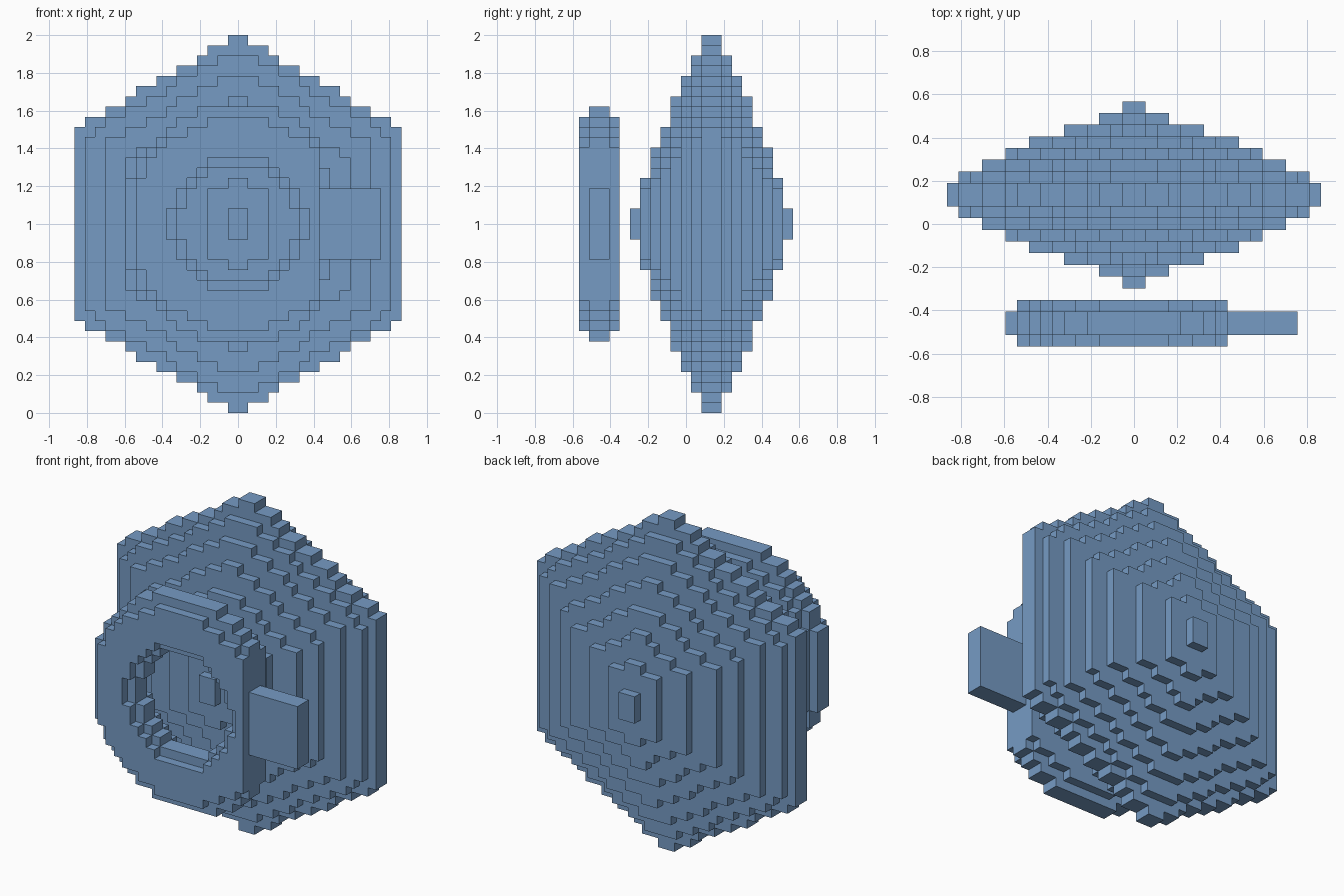
import bpy, bmesh, math
from mathutils import Vector

cube = bpy.data.objects.get("Cube")
if cube:
    bpy.data.objects.remove(cube, do_unlink=True)

V = 2 / 37  # edge length of one small block

blue = bpy.data.materials.new("soft_blue")
blue.use_nodes = True
COLOUR = (0.18, 0.328, 0.552, 1)
blue.diffuse_color = COLOUR
blue.node_tree.nodes["Principled BSDF"].inputs["Base Color"].default_value = COLOUR


def block_shell(name, inside, xs, ys, zs):
    """Outer skin of all unit blocks for which inside(x, y, z) holds."""
    cells = {(x, y, z) for x in xs for y in ys for z in zs
             if inside(x + 0.5, y, z)}
    bm = bmesh.new()
    for c in cells:
        for axis in range(3):
            for sign in (-1, 1):
                n = list(c)
                n[axis] += sign
                if tuple(n) in cells:
                    continue
                a, b = (axis + 1) % 3, (axis + 2) % 3
                corners = []
                for u, w in ((0, 0), (1, 0), (1, 1), (0, 1)):
                    p = Vector(c)
                    p[a] += u
                    p[b] += w
                    p[axis] += sign > 0
                    # rows are centred on y and z, columns start on x
                    p -= Vector((0, 0.5, 0.5))
                    corners.append(bm.verts.new((p.x * V, p.y * V, p.z * V + 1)))
                bm.faces.new(corners if sign > 0 else corners[::-1])
    bmesh.ops.remove_doubles(bm, verts=bm.verts[:], dist=V / 100)
    mesh = bpy.data.meshes.new(name)
    bm.to_mesh(mesh)
    bm.free()
    mesh.materials.append(blue)
    obj = bpy.data.objects.new(name, mesh)
    bpy.context.collection.objects.link(obj)
    return obj


# Stepped hexagon: point radius and half width of each layer, middle outwards
RADIUS = (18.5, 17.28, 15.25, 12.6, 10.1, 7.4, 4.8, 1.6)
HALF_WIDTH = (16, 15, 13, 11, 9, 6, 3, 1)


def in_hexagon(x, y, z):
    layer = int(abs(y - 2.5))
    return (abs(x) < HALF_WIDTH[layer]
            and abs(z) <= RADIUS[layer] - abs(x) / math.sqrt(3))


block_shell("stepped_hexagon", in_hexagon,
            range(-16, 16), range(-5, 11), range(-18, 19))


# Front ring: the two middle layers are wider; the left side is cut flat
def in_ring(x, y, z):
    middle = y in (-9, -8)
    outer, inner, half = (11.56, 5.75, 11) if middle else (10.5, 6.7, 10)
    return -half < x < 8 and inner < math.hypot(x, z) <= outer


block_shell("front_ring", in_ring,
            range(-11, 8), range(-10, -6), range(-11, 12))

# Plain tab standing out from the flat side of the ring
block_shell("side_tab", lambda x, y, z: True,
            range(8, 14), range(-9, -7), range(-3, 4))
